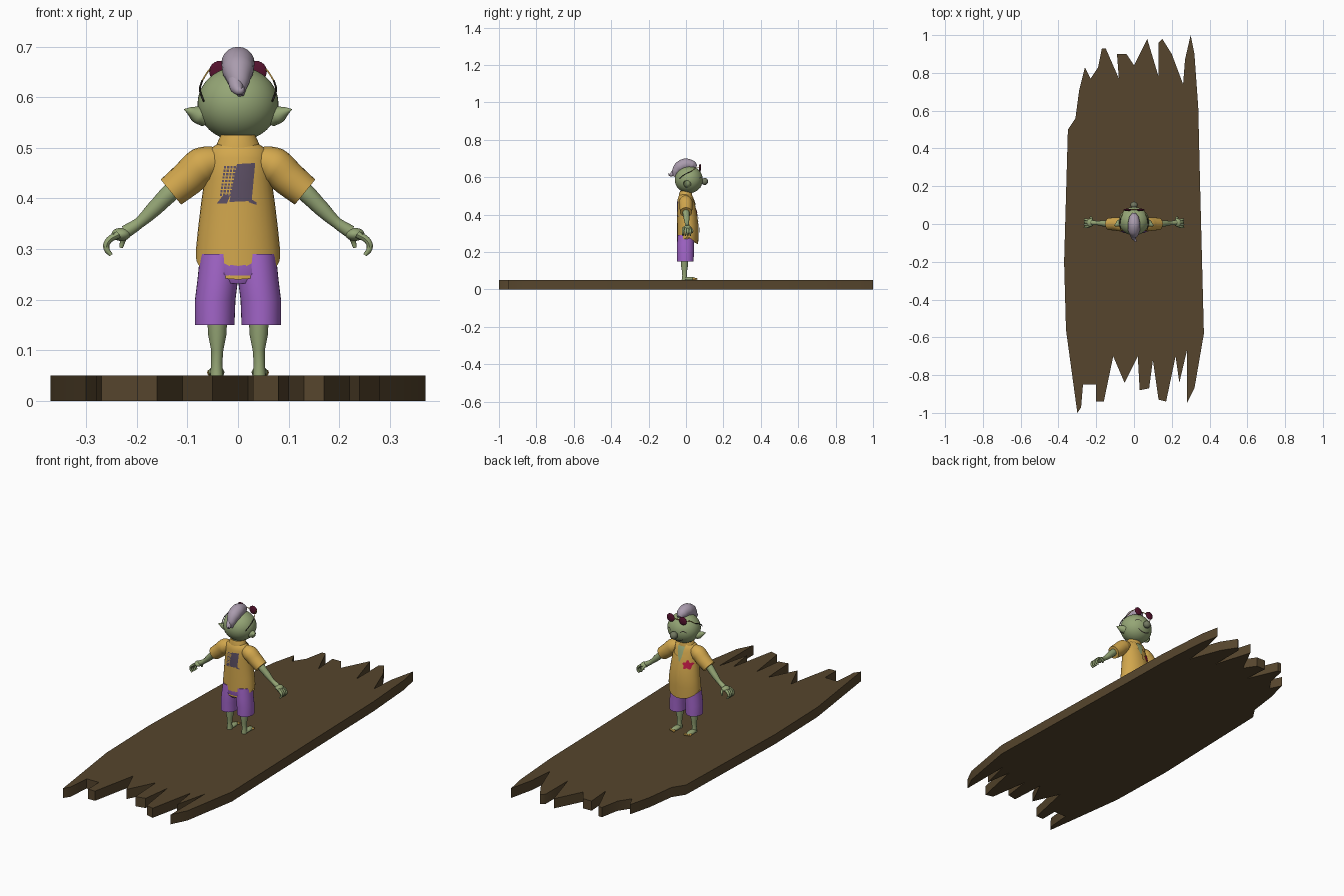
import bpy, bmesh, math
from mathutils import Vector, Matrix
from mathutils.bvhtree import BVHTree

cube = bpy.data.objects.get("Cube")
if cube:
    bpy.data.objects.remove(cube, do_unlink=True)


def material(name, r, g, b):
    mat = bpy.data.materials.new(name)
    mat.use_nodes = True
    mat.diffuse_color = (r, g, b, 1)
    shader = next(n for n in mat.node_tree.nodes if n.type == 'BSDF_PRINCIPLED')
    shader.inputs["Base Color"].default_value = (r, g, b, 1)
    shader.inputs["Roughness"].default_value = 0.7
    return mat


wood = material("brown wood", .093, .06, .026)
skin = material("green skin", .3, .38, .18)
cloth = material("yellow cloth", .65, .39, .075)
purple = material("purple cloth", .36, .13, .58)
lilac = material("lilac grey hair", .4, .33, .42)
maroon = material("maroon glass", .09, .006, .027)
ink = material("violet grey print", .11, .08, .13)
red = material("crimson flower", .55, .01, .06)
dark = material("dark line", .03, .025, .02)
olive = material("muted olive nose", .17, .19, .12)


def finish(name, mesh, mat, mirror=False):
    """Link a mesh with smooth shading, sharp corners and optional mirroring."""
    mesh.materials.clear()
    mesh.materials.append(mat)
    mesh.shade_smooth()
    mesh.set_sharp_from_angle(angle=math.radians(45))
    obj = bpy.data.objects.new(name, mesh)
    bpy.context.collection.objects.link(obj)
    if mirror:
        obj.modifiers.new("mirror", 'MIRROR').use_mirror_merge = False
    return obj


def from_bmesh(name, bm, mat, mirror=False):
    bmesh.ops.recalc_face_normals(bm, faces=bm.faces)
    mesh = bpy.data.meshes.new(name)
    bm.to_mesh(mesh)
    bm.free()
    return finish(name, mesh, mat, mirror)


def ball(name, centre, radii, mat, mirror=False, detail=24):
    bm = bmesh.new()
    place = Matrix.Translation(centre) @ Matrix.Diagonal((*radii, 1))
    bmesh.ops.create_uvsphere(bm, u_segments=detail, v_segments=detail // 2,
                              radius=1, matrix=place)
    return from_bmesh(name, bm, mat, mirror)


def loft(name, rings, mat, mirror=False, hem=0, sides=32):
    """Stack ellipses given as x, y, z, x radius, y radius; hem dips the first."""
    bm = bmesh.new()
    rows = []
    for i, (x, y, z, rx, ry) in enumerate(rings):
        row = []
        for k in range(sides):
            a = math.tau * k / sides
            dip = hem * abs(math.sin(a)) if i == 0 else 0
            row.append(bm.verts.new((x + rx * math.cos(a), y + ry * math.sin(a), z - dip)))
        rows.append(row)
    for low, high in zip(rows, rows[1:]):
        for k in range(sides):
            n = (k + 1) % sides
            bm.faces.new((low[k], low[n], high[n], high[k]))
    bm.faces.new(rows[0])
    bm.faces.new(rows[-1])
    return from_bmesh(name, bm, mat, mirror)


def tube(name, points, mat, mirror=False, detail=4):
    """Smooth tapering tube through points given as x, y, z, radius."""
    curve = bpy.data.curves.new(name, 'CURVE')
    curve.dimensions = '3D'
    curve.bevel_depth = 1
    curve.bevel_resolution = detail
    curve.resolution_u = 6
    curve.use_fill_caps = True
    spline = curve.splines.new('BEZIER')
    spline.bezier_points.add(len(points) - 1)
    for p, (x, y, z, r) in zip(spline.bezier_points, points):
        p.co = (x, y, z)
        p.radius = r
        p.handle_left_type = p.handle_right_type = 'AUTO'
    helper = bpy.data.objects.new(name + " path", curve)
    bpy.context.collection.objects.link(helper)
    graph = bpy.context.evaluated_depsgraph_get()
    mesh = bpy.data.meshes.new_from_object(helper.evaluated_get(graph))
    bpy.data.objects.remove(helper, do_unlink=True)
    return finish(name, mesh, mat, mirror)


def patch(name, outlines, target, side, mat, lift=.002, mirror=False):
    """Lay flat x, z outlines onto the target, seen along y from one side."""
    tree = BVHTree.FromPolygons([v.co for v in target.data.vertices],
                                [p.vertices for p in target.data.polygons])
    bm = bmesh.new()
    for outline in outlines:
        bm.faces.new([bm.verts.new((x, 0, z)) for x, z in outline])
    bmesh.ops.triangulate(bm, faces=bm.faces)
    cuts = 5 if len(outlines) < 5 else 1
    bmesh.ops.subdivide_edges(bm, edges=bm.edges, cuts=cuts, use_grid_fill=True)
    for v in bm.verts:
        hit = tree.ray_cast(Vector((v.co.x, side, v.co.z)), Vector((0, -side, 0)))[0]
        hit = hit or tree.find_nearest(v.co)[0]
        v.co.y = hit.y + side * lift
    return from_bmesh(name, bm, mat, mirror)


# Broken plank, outline in hundredths
edge = [(-35, 50), (-31, 56), (-29, 71), (-26, 83), (-23, 77), (-19, 83), (-17, 93),
        (-15, 93), (-8, 77), (-9, 90), (-4, 90), (0, 84), (7, 98), (13, 78), (13, 96),
        (15, 98), (20, 90), (26, 74), (27, 87), (30, 100), (32, 90), (34, 62), (35, 20),
        (37, -58), (32, -87), (28, -95), (28, -67), (24, -84), (22, -70), (17, -94),
        (13, -93), (10, -72), (8, -87), (3, -88), (2, -70), (-5, -84), (-11, -70),
        (-16, -94), (-20, -94), (-20, -85), (-27, -85), (-28, -97), (-30, -100),
        (-36, -56), (-37, -20)]
bm = bmesh.new()
base = bm.faces.new([bm.verts.new((x / 100, y / 100, 0)) for x, y in edge])
top = bmesh.ops.extrude_face_region(bm, geom=[base])["geom"]
bmesh.ops.translate(bm, vec=(0, 0, .05), verts=[v for v in top if isinstance(v, bmesh.types.BMVert)])
from_bmesh("plank", bm, wood)

# Legs, feet and toes
loft("leg", [(.042, -.008, .05, .013, .015), (.042, -.008, .075, .011, .012),
             (.041, -.008, .1, .012, .014), (.041, -.008, .13, .018, .019),
             (.041, -.008, .17, .02, .021)], skin, True)
ball("foot", (.043, .018, .057), (.016, .036, .01), skin, True)
for i in range(4):
    ball("toe", (.032 + i * .008, .052 - i * .003, .056), (.005, .009, .006), cloth, True, 12)

# Shorts
loft("shorts_leg", [(.046, -.003, .15, .039, .044), (.045, -.003, .2, .04, .045),
                    (.04, -.003, .24, .04, .045), (.036, 0, .29, .039, .044)], purple, True)
loft("shorts_seat", [(0, -.003, .232, .04, .036), (0, -.003, .25, .077, .045),
                     (0, 0, .3, .075, .045)], purple)

# Shirt body, sleeves and collar
shirt = loft("shirt_body", [(0, .009, .283, .083, .056), (0, .01, .3, .083, .057),
                            (0, .01, .34, .079, .057), (0, .007, .39, .073, .054),
                            (0, .002, .44, .066, .049), (0, -.003, .48, .063, .042),
                            (0, -.004, .497, .057, .036), (0, -.004, .508, .04, .028)],
             cloth, hem=.043)
tube("sleeve", [(.035, -.003, .476, .027), (.07, -.002, .465, .037),
                (.1, 0, .439, .035), (.1325, 0, .4125, .032)], cloth, True, 8)
loft("collar", [(0, -.002, .497, .046, .036), (0, -.002, .512, .04, .034),
                (0, -.002, .525, .034, .03), (0, -.002, .52, .028, .026)], cloth)
patch("open_chest", [[(-.03, .503), (.03, .503), (0, .42)]], shirt, 1, skin)
patch("collar_wing", [[(.02, .506), (.042, .5), (.034, .455), (.012, .45)]],
      shirt, 1, cloth, .006, True)
patch("placket", [[(-.007, .26), (.007, .26), (.007, .425), (-.007, .425)]],
      shirt, 1, cloth, .004)

# Flower badge on the chest
star = []
for k in range(40):
    a = math.tau * k / 40
    r = .019 + .005 * math.cos(5 * a)
    star.append((-.042 + r * math.sin(a), .415 + r * math.cos(a)))
patch("flower_badge", [star], shirt, 1, red, .005)

# Ragged print on the back of the shirt
blocks = [[(-.017, .393), (.027, .395), (.034, .47), (-.002, .468)],
          [(-.042, .39), (-.022, .39), (-.016, .405), (-.028, .408)],
          [(.02, .393), (.037, .387), (.037, .392), (.027, .398)]]
patch("back_print", blocks, shirt, -1, ink)
dots = []
for row in range(9):
    for col in range(4):
        x = -.036 + col * .0065 + row * .001
        z = .405 + row * .0068
        dots.append([(x, z), (x + .0045, z), (x + .0045, z + .0045), (x, z + .0045)])
patch("print_dots", dots, shirt, -1, ink)

# Arms and hands
tube("arm", [(.1, 0, .44, .018), (.135, 0, .41, .018), (.165, .003, .38, .0155),
             (.195, .005, .352, .011), (.222, .007, .334, .013)], skin, True)
ball("palm", (.231, .007, .329), (.019, .022, .013), skin, True)
for y in (-.018, -.005, .008, .021):
    tube("finger", [(.236, y * .8 + .002, .329, .007), (.257, y + .002, .315, .0065),
                    (.26, y + .002, .302, .006), (.251, y + .002, .288, .004)], skin, True, 2)
tube("thumb", [(.222, .018, .33, .007), (.227, .032, .318, .006),
               (.231, .035, .303, .004)], skin, True, 2)

# Head, ears and face
tube("neck", [(0, 0, .49, .026), (0, .004, .54, .026)], skin)
head = ball("head", (0, .015, .587), (.08, .075, .073), skin, detail=40)
tube("ear", [(.066, .01, .562, .02), (.08, .003, .566, .018),
             (.094, -.005, .572, .009), (.106, -.01, .576, .001)], skin, True)
ball("nose", (0, .1, .577), (.019, .018, .019), olive)


def arc(x, z, width, bend, thick=.002):
    """Thin bowed stroke for painted face lines."""
    steps = [i / 4 - 1 for i in range(9)]
    upper = [(x + width * t, z + bend * t * t + thick) for t in steps]
    lower = [(x + width * t, z + bend * t * t - thick) for t in reversed(steps)]
    return upper + lower


patch("closed_eye", [arc(.04, .6, .014, -.008)], head, 1, dark, mirror=True)
patch("smile", [arc(0, .542, .035, .012)], head, 1, dark)

# Swept hair with a curled tail
tube("hair_crest", [(0, .054, .652, .012), (0, .035, .662, .026), (0, -.002, .667, .033),
                    (0, -.035, .652, .031), (.002, -.055, .628, .021),
                    (.006, -.062, .603, .006)], lilac, False, 8)
tube("hair_tail", [(-.004, -.05, .64, .018), (-.002, -.072, .618, .013),
                   (.006, -.085, .612, .007), (.012, -.096, .62, .001)], lilac)

# Round glasses pushed up on the forehead
ball("lens", (.035, .075, .651), (.022, .006, .021), maroon, True)
tube("bridge", [(-.014, .077, .653, .002), (.014, .077, .653, .002)], cloth, False, 2)
tube("temple_arm", [(.055, .074, .655, .0015), (.06, .055, .65, .0015),
                    (.071, .03, .632, .0015)], cloth, True, 2)
tube("temple_tip", [(.071, .03, .632, .002), (.075, -.01, .613, .002),
                    (.068, -.036, .592, .002)], dark, True, 2)
